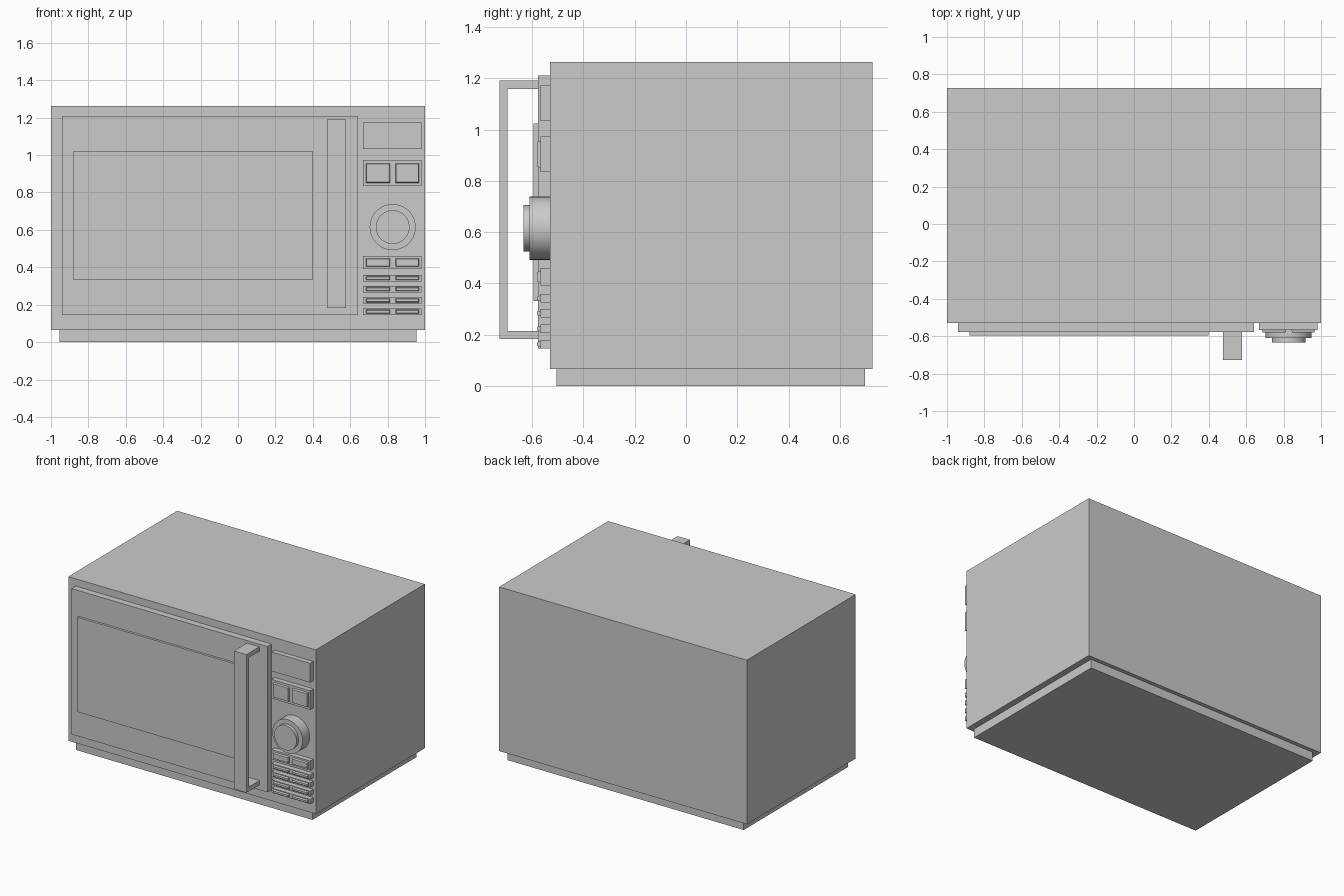
import bpy, bmesh, math

if "Cube" in bpy.data.objects:
    bpy.data.objects.remove(bpy.data.objects["Cube"])


def box(name, x, y, z, taper=0.0):
    """Box from (min, max) ranges; taper insets the front (-y) face."""
    bm = bmesh.new()
    bmesh.ops.create_cube(bm, size=1)
    for v in bm.verts:
        sx, sy, sz = v.co * 2
        t = taper if sy < 0 else 0
        v.co = (sum(x) / 2 + sx * ((x[1] - x[0]) / 2 - t),
                y[0] if sy < 0 else y[1],
                sum(z) / 2 + sz * ((z[1] - z[0]) / 2 - t))
    return finish(name, bm)


def finish(name, bm):
    bmesh.ops.recalc_face_normals(bm, faces=bm.faces)
    me = bpy.data.meshes.new(name)
    bm.to_mesh(me)
    bm.free()
    ob = bpy.data.objects.new(name, me)
    bpy.context.collection.objects.link(ob)
    return ob


def disc(name, x, z, r, y0, y1):
    """Cylinder along y with smooth sides."""
    bpy.ops.mesh.primitive_cylinder_add(
        vertices=48, radius=r, depth=y1 - y0,
        location=(x, (y0 + y1) / 2, z), rotation=(math.pi / 2, 0, 0))
    bpy.context.object.name = name
    bpy.ops.object.shade_smooth_by_angle(angle=math.radians(30))


FRONT = -0.53

# Case and base
box("case", (-1, 1), (FRONT, 0.727), (0.065, 1.263))
box("base", (-0.955, 0.955), (-0.505, 0.698), (0, 0.065))

# Door and raised window
box("door", (-0.94, 0.642), (-0.578, FRONT), (0.146, 1.21))
box("window", (-0.88, 0.397), (-0.595, -0.578), (0.332, 1.023))

# Handle: C-shaped side profile extruded along x
profile = [(-0.578, 0.183), (-0.728, 0.183), (-0.728, 1.191), (-0.578, 1.191),
           (-0.578, 1.159), (-0.696, 1.159), (-0.696, 0.214), (-0.578, 0.214)]
bm = bmesh.new()
face = bm.faces.new([bm.verts.new((0.477, y, z)) for y, z in profile])
ext = bmesh.ops.extrude_face_region(bm, geom=[face], use_keep_orig=True)
for v in ext["geom"]:
    if isinstance(v, bmesh.types.BMVert):
        v.co.x = 0.578
finish("handle", bm)

# Display and button rows
PANEL_X = (0.669, 0.98)
box("display", PANEL_X, (-0.567, FRONT), (1.033, 1.173))

rows = [(0.834, 0.973, 0.017), (0.391, 0.46, 0.012), (0.325, 0.359, 0.006),
        (0.266, 0.3, 0.006), (0.206, 0.24, 0.006), (0.146, 0.18, 0.006)]
for i, (z0, z1, inset) in enumerate(rows):
    box(f"button_panel_{i}", PANEL_X, (-0.567, FRONT), (z0, z1))
    for side, bx in (("left", (0.684, 0.814)), ("right", (0.842, 0.968))):
        box(f"button_{side}_{i}", bx, (-0.581, -0.567),
            (z0 + inset, z1 - inset), 0.004)

# Control knob
disc("knob_base", 0.827, 0.615, 0.123, -0.61, FRONT)
disc("knob_cap", 0.827, 0.615, 0.09, -0.634, -0.61)
